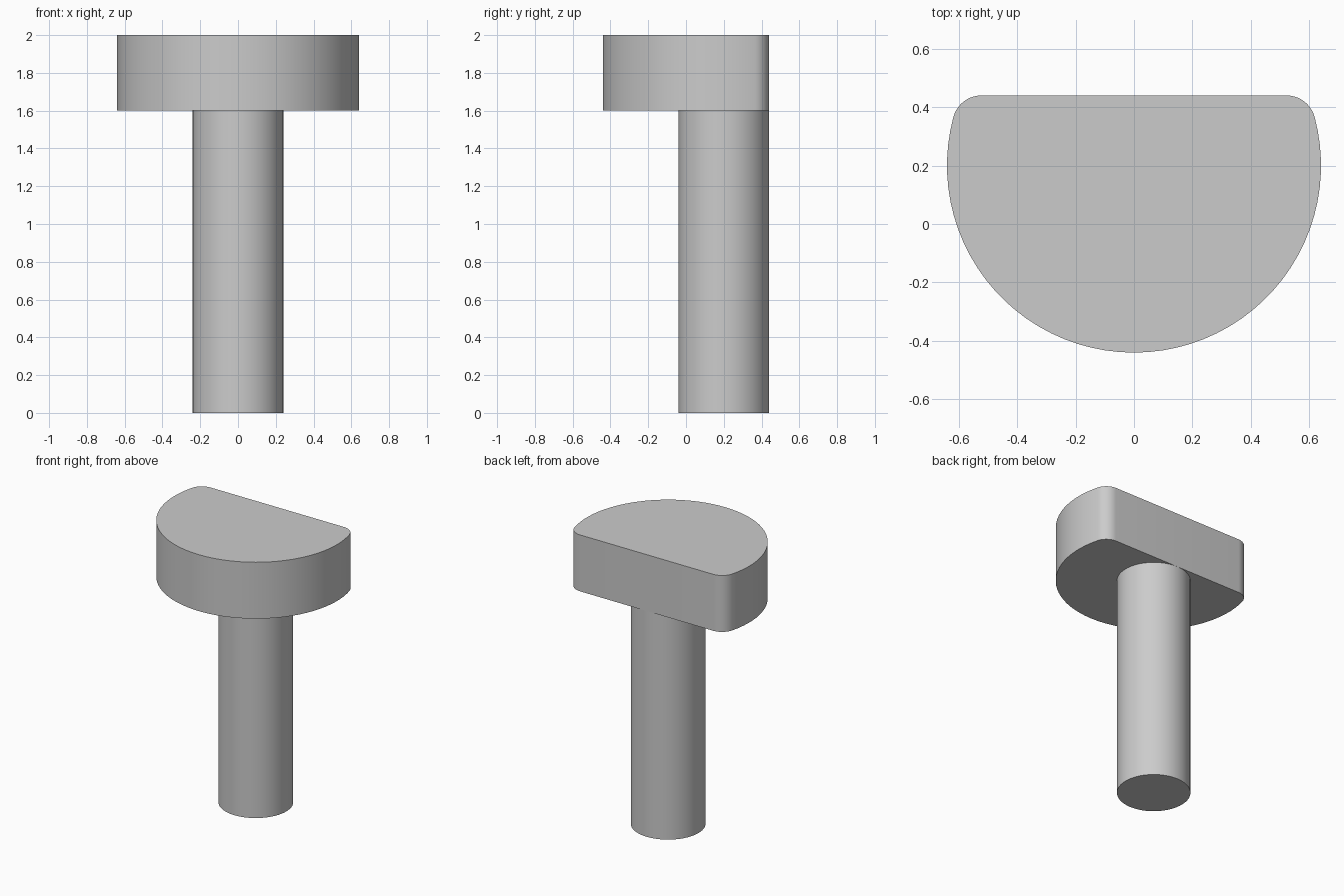
import bpy
import bmesh
from math import asin, cos, sin, pi, radians, sqrt

cube = bpy.data.objects.get("Cube")
if cube:
    bpy.data.objects.remove(cube, do_unlink=True)

AXIS_Y = 0.2       # shared axis of head and shaft
HEAD_R = 0.64
SHAFT_R = 0.24     # also the distance from the axis to the flat back
FILLET = 0.1
SPLIT_Z = 1.6
TOP_Z = 2.0

grey = bpy.data.materials.new("plain grey")
grey.use_nodes = True
colour = (0.6, 0.6, 0.6, 1)
grey.diffuse_color = colour
grey.node_tree.nodes["Principled BSDF"].inputs["Base Color"].default_value = colour


def arc(cx, cy, r, start, end, steps):
    """Points along a circular arc, both ends included."""
    angles = [start + (end - start) * i / steps for i in range(steps + 1)]
    return [(cx + r * cos(a), cy + r * sin(a)) for a in angles]


def extrude_profile(name, outline, z0, z1):
    """Solid prism from a closed counter-clockwise outline."""
    bm = bmesh.new()
    base = bm.faces.new([bm.verts.new((x, y, z0)) for x, y in outline])
    result = bmesh.ops.extrude_face_region(bm, geom=[base], use_keep_orig=True)
    top = [g for g in result["geom"] if isinstance(g, bmesh.types.BMVert)]
    bmesh.ops.translate(bm, verts=top, vec=(0, 0, z1 - z0))
    bmesh.ops.recalc_face_normals(bm, faces=bm.faces)
    mesh = bpy.data.meshes.new(name)
    bm.to_mesh(mesh)
    bm.free()
    mesh.materials.append(grey)
    obj = bpy.data.objects.new(name, mesh)
    bpy.context.collection.objects.link(obj)
    bpy.ops.object.select_all(action="DESELECT")
    obj.select_set(True)
    bpy.context.view_layer.objects.active = obj
    bpy.ops.object.shade_smooth_by_angle(angle=radians(30))
    return obj


# Round shaft
extrude_profile("shaft", arc(0, AXIS_Y, SHAFT_R, 0, 2 * pi, 64)[:-1], 0, SPLIT_Z)

# Head: disc cut flat at the back, with rounded corners tangent to disc and flat
rise = SHAFT_R - FILLET
reach = HEAD_R - FILLET
corner_x = sqrt(reach ** 2 - rise ** 2)
corner_y = AXIS_Y + rise
tilt = asin(rise / reach)
front = arc(0, AXIS_Y, HEAD_R, pi - tilt, 2 * pi + tilt, 48)
left_corner = arc(corner_x, corner_y, FILLET, tilt, pi / 2, 10)
right_corner = arc(-corner_x, corner_y, FILLET, pi / 2, pi - tilt, 10)
extrude_profile("head", front + left_corner[1:] + right_corner[:-1], SPLIT_Z, TOP_Z)
